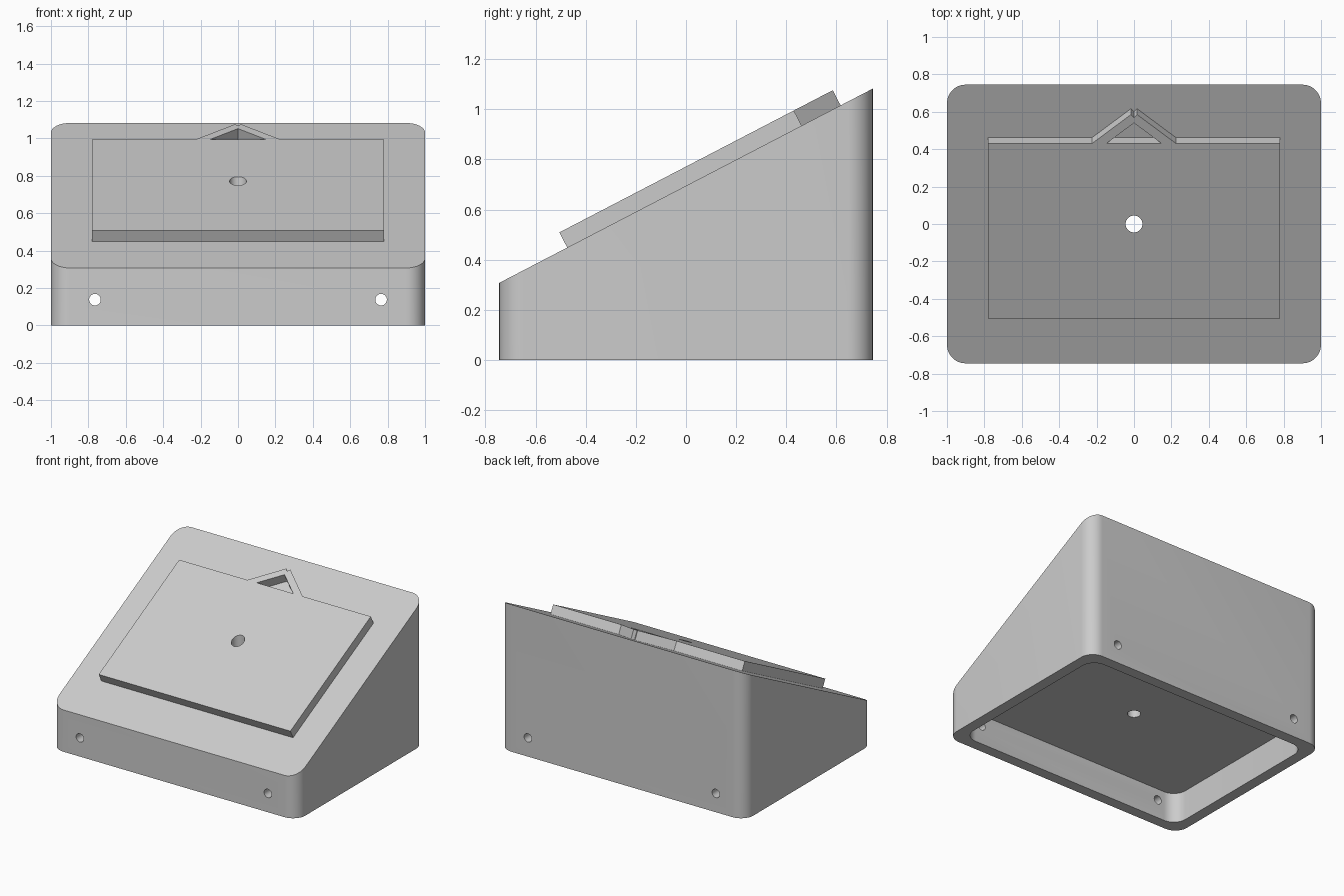
import bpy, bmesh, math
from mathutils import Matrix

cube = bpy.data.objects.get("Cube")
if cube:
    bpy.data.objects.remove(cube, do_unlink=True)

WIDTH, DEPTH = 2.0, 1.49
SLOPE = 0.52                      # rise of the sloping top per unit depth
MID = 0.695                       # height of the slope at the centre
TILT = Matrix.Translation((0, 0, MID)) @ Matrix.Rotation(math.atan(SLOPE), 4, 'X')

grey = bpy.data.materials.new("plain grey")
grey.use_nodes = True
grey.diffuse_color = (0.6, 0.6, 0.6, 1)
grey.node_tree.nodes["Principled BSDF"].inputs["Base Color"].default_value = (0.6, 0.6, 0.6, 1)


def prism(name, outline, bottom, top, matrix=Matrix()):
    """Extrude an outline; top may be a height or a function of y."""
    bm = bmesh.new()
    height = top if callable(top) else (lambda y: top)
    low = [bm.verts.new((x, y, bottom)) for x, y in outline]
    high = [bm.verts.new((x, y, height(y))) for x, y in outline]
    bm.faces.new(low)
    bm.faces.new(high)
    n = len(outline)
    for i in range(n):
        j = (i + 1) % n
        bm.faces.new((low[i], low[j], high[j], high[i]))
    bmesh.ops.recalc_face_normals(bm, faces=bm.faces)
    bm.transform(matrix)
    mesh = bpy.data.meshes.new(name)
    bm.to_mesh(mesh)
    bm.free()
    mesh.materials.append(grey)
    ob = bpy.data.objects.new(name, mesh)
    bpy.context.collection.objects.link(ob)
    return ob


def rounded_rect(w, d, r, steps=12):
    pts = []
    for k, (sx, sy) in enumerate([(1, 1), (-1, 1), (-1, -1), (1, -1)]):
        for i in range(steps + 1):
            a = math.pi / 2 * (k + i / steps)
            pts.append((sx * (w / 2 - r) + r * math.cos(a),
                        sy * (d / 2 - r) + r * math.sin(a)))
    return pts


def circle(r, n=32):
    return [(r * math.cos(math.tau * i / n), r * math.sin(math.tau * i / n)) for i in range(n)]


def cut(ob, cutter):
    cutter.hide_render = True
    mod = ob.modifiers.new("cut", 'BOOLEAN')
    mod.operation = 'DIFFERENCE'
    mod.solver = 'EXACT'
    mod.object = cutter
    activate(ob)
    bpy.ops.object.modifier_apply(modifier=mod.name)


def activate(ob):
    bpy.ops.object.select_all(action='DESELECT')
    ob.select_set(True)
    bpy.context.view_layer.objects.active = ob


# Wedge body with rounded corners and a sloping top
body = prism("wedge_body", rounded_rect(WIDTH, DEPTH, 0.1), 0, lambda y: MID + SLOPE * y)

# Raised plate lying on the slope
plate = prism("raised_plate", [(-0.78, -0.534), (0.78, -0.534), (0.78, 0.52), (-0.78, 0.52)],
              0, 0.068, TILT)

# Pointer frame behind the plate: two bars meeting at a notched tip
half = [(0.016, 0.695), (0.225, 0.52), (0.148, 0.52)]
outline = [(0, 0.676)] + half + [(0, 0.644)] + [(-x, y) for x, y in reversed(half)]
pointer = prism("pointer_frame", outline, 0, 0.068, TILT)

# Flat-ceilinged recess underneath
cutters = [prism("recess_cutter", rounded_rect(WIDTH - 0.16, DEPTH - 0.16, 0.1), -0.1, 0.22)]
cut(body, cutters[0])

# Central vertical hole through plate and body
centre = prism("centre_hole_cutter", circle(0.045), -0.2, 1.5)
cutters.append(centre)
cut(body, centre)
cut(plate, centre)

# Screw holes through the front and back walls
for side in (-1, 1):
    place = Matrix.Translation((side * 0.765, 0, 0.138)) @ Matrix.Rotation(math.pi / 2, 4, 'X')
    drill = prism("screw_hole_cutter", circle(0.031, 24), -1, 1, place)
    cutters.append(drill)
    cut(body, drill)

for c in cutters:
    bpy.data.objects.remove(c, do_unlink=True)

for ob in (body, plate):
    activate(ob)
    bpy.ops.object.shade_smooth_by_angle(angle=math.radians(25))
